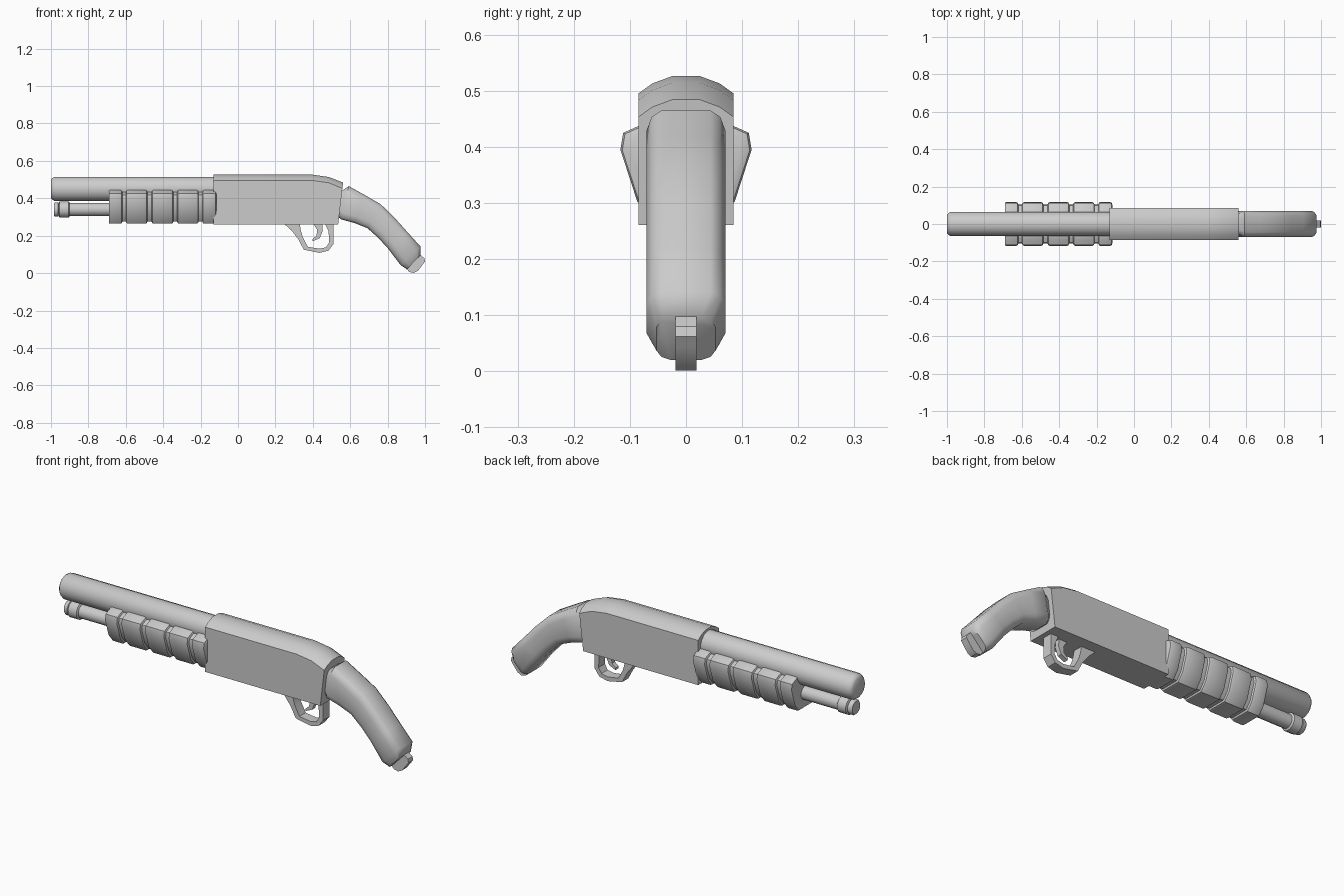
import bpy, bmesh, math
from mathutils import Vector

if "Cube" in bpy.data.objects:
    bpy.data.objects.remove(bpy.data.objects["Cube"])


def finish(name, bm, angle=35):
    bmesh.ops.recalc_face_normals(bm, faces=bm.faces)
    me = bpy.data.meshes.new(name)
    bm.to_mesh(me)
    bm.free()
    ob = bpy.data.objects.new(name, me)
    bpy.context.collection.objects.link(ob)
    bpy.ops.object.select_all(action='DESELECT')
    ob.select_set(True)
    bpy.context.view_layer.objects.active = ob
    bpy.ops.object.shade_smooth_by_angle(angle=math.radians(angle))
    return ob


def loft(name, rings, angle=35):
    """Skin a list of equal-length point rings and cap both ends."""
    bm = bmesh.new()
    vs = [[bm.verts.new(p) for p in ring] for ring in rings]
    n = len(vs[0])
    for a, b in zip(vs, vs[1:]):
        for i in range(n):
            bm.faces.new((a[i], a[(i + 1) % n], b[(i + 1) % n], b[i]))
    bm.faces.new(vs[0])
    bm.faces.new(vs[-1])
    return finish(name, bm, angle)


def tube(name, z, stations, sides):
    """Round bar along x; stations are (x, radius)."""
    turn = [2 * math.pi * (i + 0.5) / sides for i in range(sides)]
    return loft(name, [[(x, r * math.cos(t), z + r * math.sin(t)) for t in turn]
                       for x, r in stations], 40)


def mirror_section(half):
    """Complete a half outline of (y, z) points to a closed ring."""
    return half + [(-y, z) for y, z in reversed(half)]


def plate(name, outline, w):
    """Extrude an x-z outline to y = +-w."""
    return loft(name, [[(x, s * w, z) for x, z in outline] for s in (-1, 1)])


def strip(name, outer, inner, w):
    """Band between two x-z polylines, extruded to y = +-w."""
    return loft(name, [[(a[0], -w, a[1]), (a[0], w, a[1]), (b[0], w, b[1]), (b[0], -w, b[1])]
                       for a, b in zip(outer, inner)])


# Barrel and magazine tube
tube("barrel", 0.45, [(-1, 0.05), (-0.994, 0.058), (-0.98, 0.066), (-0.1, 0.066)], 16)
tube("magazine_tube", 0.34, [(-0.95, 0.036), (-0.6, 0.036)], 12)
tube("magazine_cap", 0.34, [(-0.985, 0.034), (-0.978, 0.04), (-0.962, 0.04), (-0.958, 0.034),
                            (-0.954, 0.045), (-0.905, 0.045), (-0.9, 0.038)], 12)

# Ribbed pump fore-end
pump = mirror_section([(0.055, 0.264), (0.087, 0.303), (0.117, 0.395), (0.112, 0.425),
                       (0.085, 0.437), (0.06, 0.446)])


def pump_ring(x, s):
    return [(x, y * s, 0.36 + (z - 0.36) * s) for y, z in pump]


rings = []
for x0, x1 in [(-0.69, -0.622), (-0.595, -0.488), (-0.458, -0.35), (-0.322, -0.215), (-0.187, -0.12)]:
    rings += [pump_ring(x0 - 0.004, 0.89), pump_ring(x0, 0.97), pump_ring(x0 + 0.008, 1),
              pump_ring(x1 - 0.008, 1), pump_ring(x1, 0.97), pump_ring(x1 + 0.004, 0.89)]
rings[0] = pump_ring(-0.69, 0.97)
rings[1] = pump_ring(-0.688, 0.985)
loft("pump_fore_end", rings)

# Receiver with sloping rear top and slanted back
top_half = [(0.085, 0.495), (0.06, 0.513), (0.025, 0.526)]
rings = []
for x, drop, lean in [(-0.13, 0, 0), (0.4, 0, 0), (0.485, 0.012, 0.01), (0.562, 0.042, 0.026)]:
    half = [(0.085, 0.261)] + [(y, z - drop) for y, z in top_half]
    rings.append([(x - lean * (0.485 - z) / 0.22 if z < 0.4 else x - lean * (0.485 - min(z, 0.485)) / 0.22,
                   y, z) for y, z in mirror_section(half)])
loft("receiver", rings, 25)

# Curved pistol grip: stations are (top point, bottom point, half width, chamfer)
rings = []
for t, b, w, c in [((0.555, 0.44), (0.532, 0.3), 0.058, 0.03),
                   ((0.575, 0.453), (0.543, 0.295), 0.06, 0.03),
                   ((0.592, 0.465), (0.553, 0.287), 0.07, 0.03),
                   ((0.675, 0.419), (0.625, 0.267), 0.07, 0.03),
                   ((0.762, 0.369), (0.692, 0.24), 0.07, 0.03),
                   ((0.84, 0.293), (0.748, 0.19), 0.07, 0.03),
                   ((0.906, 0.219), (0.8, 0.134), 0.07, 0.03),
                   ((0.976, 0.142), (0.869, 0.043), 0.07, 0.03),
                   ((0.975, 0.096), (0.903, 0.02), 0.053, 0.02)]:
    t, b = Vector((t[0], 0, t[1])), Vector((b[0], 0, b[1]))
    d = (t - b).normalized()
    side = Vector((0, 1, 0))
    half = [b + side * (w - 0.026), b + d * c * 0.4 + side * (w - 0.009), b + d * c * 1.2 + side * w,
            t - d * c * 1.2 + side * w, t - d * c * 0.4 + side * (w - 0.009), t + side * (w - 0.026)]
    rings.append(half + [Vector((p.x, -p.y, p.z)) for p in reversed(half)])
loft("grip", rings, 45)

# Sling tab at the butt
plate("sling_tab", [(0.9, 0.025), (0.915, 0.006), (0.94, 0.001), (0.962, 0.012), (0.985, 0.042),
                    (1.0, 0.062), (0.996, 0.08), (0.972, 0.1), (0.92, 0.08)], 0.019)

# Trigger guard and trigger
strip("trigger_guard",
      [(0.245, 0.265), (0.286, 0.228), (0.323, 0.18), (0.352, 0.125), (0.436, 0.108), (0.484, 0.12),
       (0.51, 0.155), (0.51, 0.21), (0.51, 0.268)],
      [(0.33, 0.265), (0.336, 0.228), (0.347, 0.19), (0.374, 0.14), (0.436, 0.131), (0.471, 0.138),
       (0.488, 0.165), (0.484, 0.225), (0.462, 0.268)], 0.026)
strip("trigger",
      [(0.45, 0.268), (0.453, 0.225), (0.437, 0.187), (0.4, 0.17)],
      [(0.4, 0.268), (0.423, 0.232), (0.42, 0.2), (0.398, 0.182)], 0.012)
